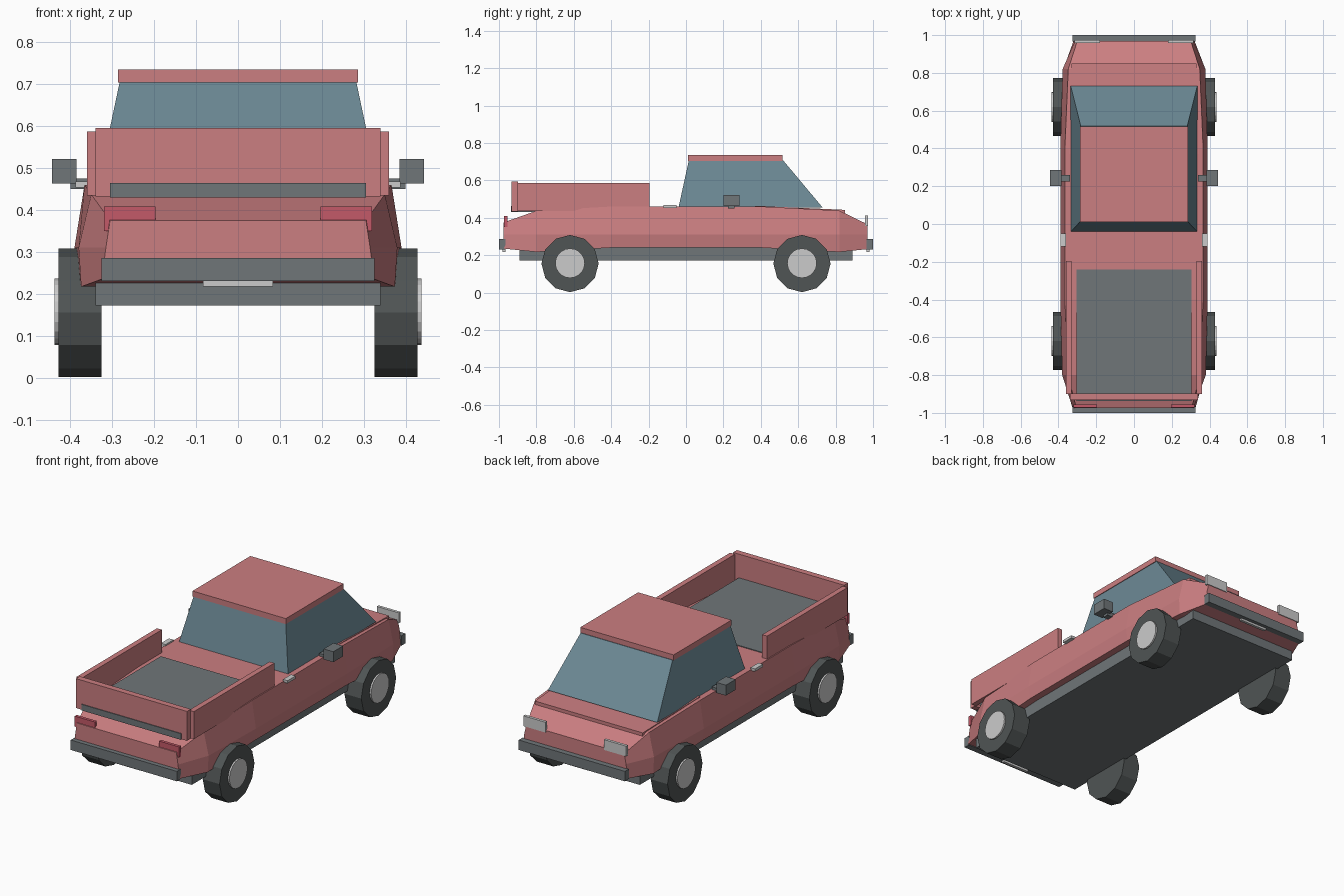
import bpy, bmesh, math

if "Cube" in bpy.data.objects:
    bpy.data.objects.remove(bpy.data.objects["Cube"])


def material(name, rgb):
    m = bpy.data.materials.new(name)
    m.diffuse_color = (*rgb, 1)
    m.use_nodes = True
    m.node_tree.nodes["Principled BSDF"].inputs["Base Color"].default_value = m.diffuse_color
    return m


PAINT = material("paint", (0.60, 0.21, 0.22))
GLASS = material("glass", (0.15, 0.25, 0.30))
RED = material("red_lens", (0.55, 0.10, 0.14))
DARK = material("dark_grey", (0.16, 0.18, 0.19))
TYRE = material("rubber", (0.08, 0.09, 0.09))
LIGHT = material("light_grey", (0.60, 0.60, 0.58))


def loft(name, rings, mat):
    """Skin a series of equal-length rings and cap both ends."""
    bm = bmesh.new()
    vs = [[bm.verts.new(p) for p in ring] for ring in rings]
    n = len(vs[0])
    for a, b in zip(vs, vs[1:]):
        for i in range(n):
            bm.faces.new((a[i], a[(i + 1) % n], b[(i + 1) % n], b[i]))
    bm.faces.new(vs[0])
    bm.faces.new(vs[-1])
    bmesh.ops.recalc_face_normals(bm, faces=bm.faces)
    me = bpy.data.meshes.new(name)
    bm.to_mesh(me)
    bm.free()
    me.materials.append(mat)
    ob = bpy.data.objects.new(name, me)
    bpy.context.collection.objects.link(ob)
    return ob


def rect(x0, x1, y0, y1, z):
    return [(x0, y0, z), (x1, y0, z), (x1, y1, z), (x0, y1, z)]


def box(name, x, y, z, mat):
    return loft(name, [rect(*x, *y, z[0]), rect(*x, *y, z[1])], mat)


def pair(name, x, y, z, mat):
    for side, s in (("left", -1), ("right", 1)):
        box(f"{name}_{side}", sorted((s * x[0], s * x[1])), y, z, mat)


def cylinder(name, radius, x0, x1, y, z, sides, mat):
    rings = [[(x, y + radius * math.sin(k * math.tau / sides),
               z + radius * math.cos(k * math.tau / sides)) for k in range(sides)]
             for x in (x0, x1)]
    return loft(name, rings, mat)


# Body: y, top half width, top z, belt half width, bottom half width, bottom z
stations = [
    (-0.975, 0.305, 0.375, 0.315, 0.325, 0.235),
    (-0.80, 0.350, 0.437, 0.380, 0.374, 0.217),
    (-0.40, 0.366, 0.460, 0.390, 0.380, 0.240),
    (0.40, 0.366, 0.460, 0.390, 0.380, 0.240),
    (0.82, 0.348, 0.438, 0.378, 0.374, 0.217),
    (0.97, 0.300, 0.365, 0.312, 0.320, 0.232),
]
loft("body", [[(-b, y, zb), (-m, y, 0.31), (-t, y, zt), (t, y, zt), (m, y, 0.31), (b, y, zb)]
              for y, t, zt, m, b, zb in stations], PAINT)
box("chassis", (-0.34, 0.34), (-0.89, 0.89), (0.172, 0.25), DARK)

# Hood panel
loft("hood", [[(-w, y, z - 0.02), (w, y, z - 0.02), (w, y, z), (-w, y, z)]
              for y, w, z in ((0.37, 0.345, 0.464), (0.85, 0.33, 0.442))], PAINT)

# Cab
loft("cab_glass", [rect(-0.335, 0.335, -0.04, 0.73, 0.455),
                   rect(-0.282, 0.282, 0.015, 0.52, 0.706)], GLASS)
box("roof", (-0.286, 0.286), (0.01, 0.517), (0.704, 0.735), PAINT)

# Cargo bed
pair("bed_wall", (0.33, 0.36), (-0.90, -0.195), (0.435, 0.587), PAINT)
box("tailgate", (-0.34, 0.34), (-0.932, -0.898), (0.432, 0.595), PAINT)
box("bed_floor", (-0.305, 0.305), (-0.936, -0.24), (0.43, 0.464), DARK)

# Bumpers and plates at both ends
for end, s in (("bed", -1), ("hood", 1)):
    box(f"bumper_{end}_end", (-0.325, 0.325), sorted((s * 0.965, s)), (0.23, 0.285), DARK)
    box(f"plate_{end}_end", (-0.083, 0.083), sorted((s * 0.965, s * 0.98)), (0.218, 0.27), LIGHT)

# Lamps, mirrors and door handles
pair("tail_lamp", (0.197, 0.32), (-0.972, -0.955), (0.35, 0.408), RED)
pair("head_lamp", (0.18, 0.315), (0.958, 0.974), (0.355, 0.412), LIGHT)
pair("mirror", (0.385, 0.444), (0.20, 0.285), (0.463, 0.521), DARK)
pair("mirror_mount", (0.34, 0.40), (0.225, 0.26), (0.45, 0.475), DARK)
pair("door_handle", (0.36, 0.388), (-0.12, -0.05), (0.453, 0.468), LIGHT)

# Wheels
for side, s in (("left", -1), ("right", 1)):
    for end, y in (("bed", -0.62), ("hood", 0.62)):
        cylinder(f"tyre_{end}_{side}", 0.153, s * 0.325, s * 0.428, y, 0.155, 12, TYRE)
        cylinder(f"hub_{end}_{side}", 0.079, s * 0.42, s * 0.437, y, 0.157, 20, LIGHT)
